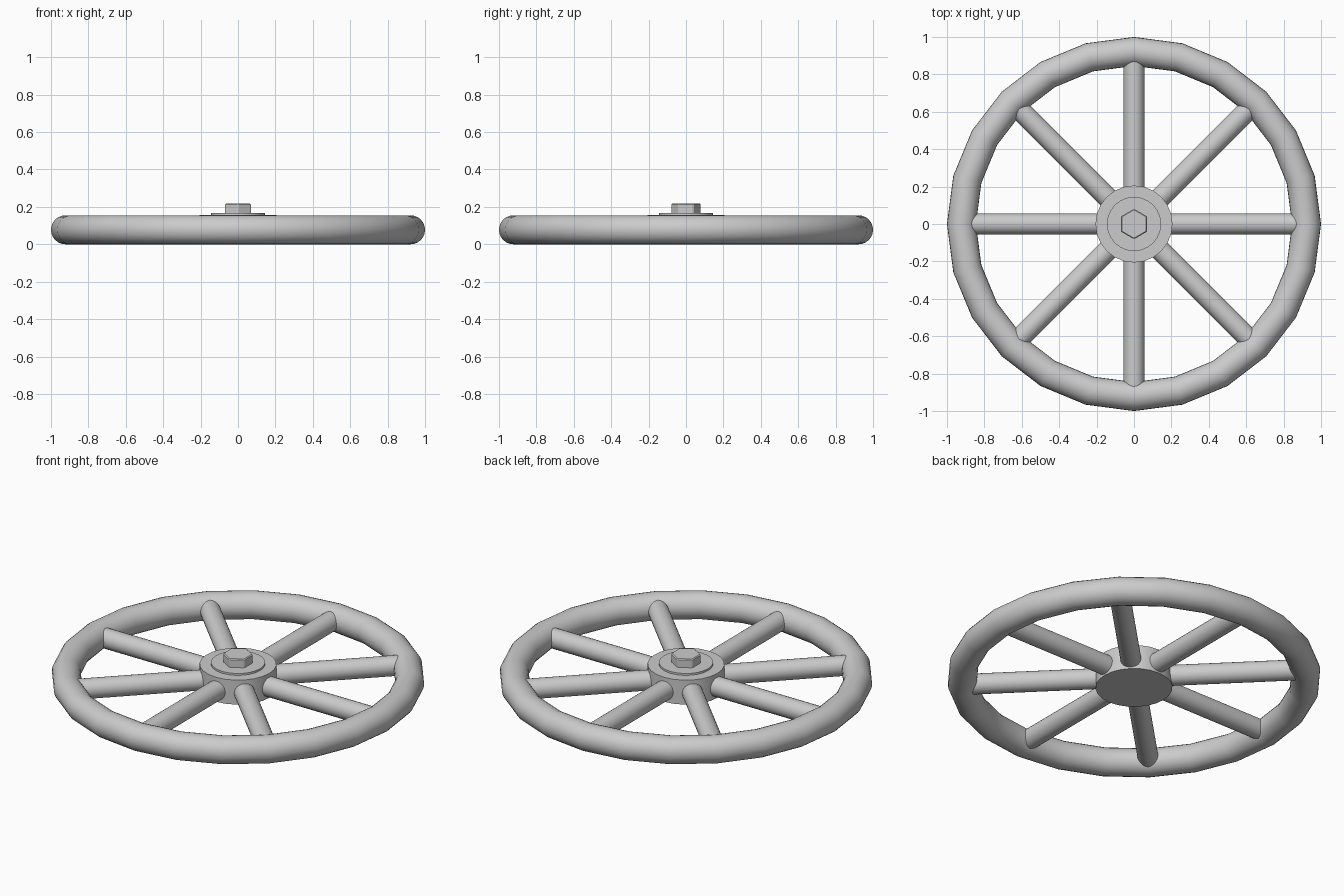
import bpy, math

if "Cube" in bpy.data.objects:
    bpy.data.objects.remove(bpy.data.objects["Cube"])

ZC = 0.0775  # mid-height of the wheel


def finish(name, smooth=True):
    ob = bpy.context.object
    ob.name = name
    if smooth:
        bpy.ops.object.shade_smooth_by_angle(angle=math.radians(30))
    return ob


def disc(name, r, z0, z1, sides, bevel=0.0, rot=0.0, smooth=True):
    bpy.ops.mesh.primitive_cylinder_add(vertices=sides, radius=r, depth=z1 - z0,
                                        location=(0, 0, (z0 + z1) / 2), rotation=(0, 0, rot))
    ob = finish(name, smooth)
    if bevel:
        m = ob.modifiers.new("bevel", 'BEVEL')
        m.width = bevel
        m.segments = 1
    return ob


# rim
bpy.ops.mesh.primitive_torus_add(major_segments=24, minor_segments=24,
                                 major_radius=0.9225, minor_radius=0.0775,
                                 location=(0, 0, ZC))
finish("rim")

# spokes, running from inside the hub to inside the rim
for i in range(8):
    a = i * math.pi / 4
    r0, r1 = 0.12, 0.92
    mid = (r0 + r1) / 2
    bpy.ops.mesh.primitive_cylinder_add(vertices=24, radius=0.056, depth=r1 - r0,
                                        location=(mid * math.cos(a), mid * math.sin(a), ZC),
                                        rotation=(0, math.pi / 2, a))
    finish("spoke_%d" % (i + 1))

# hub, washer and hexagonal bolt head
disc("hub", 0.206, 0.012, 0.156, 24)
disc("washer", 0.145, 0.15, 0.167, 24)
disc("bolt_head", 0.081, 0.16, 0.217, 6, bevel=0.005, smooth=False)
